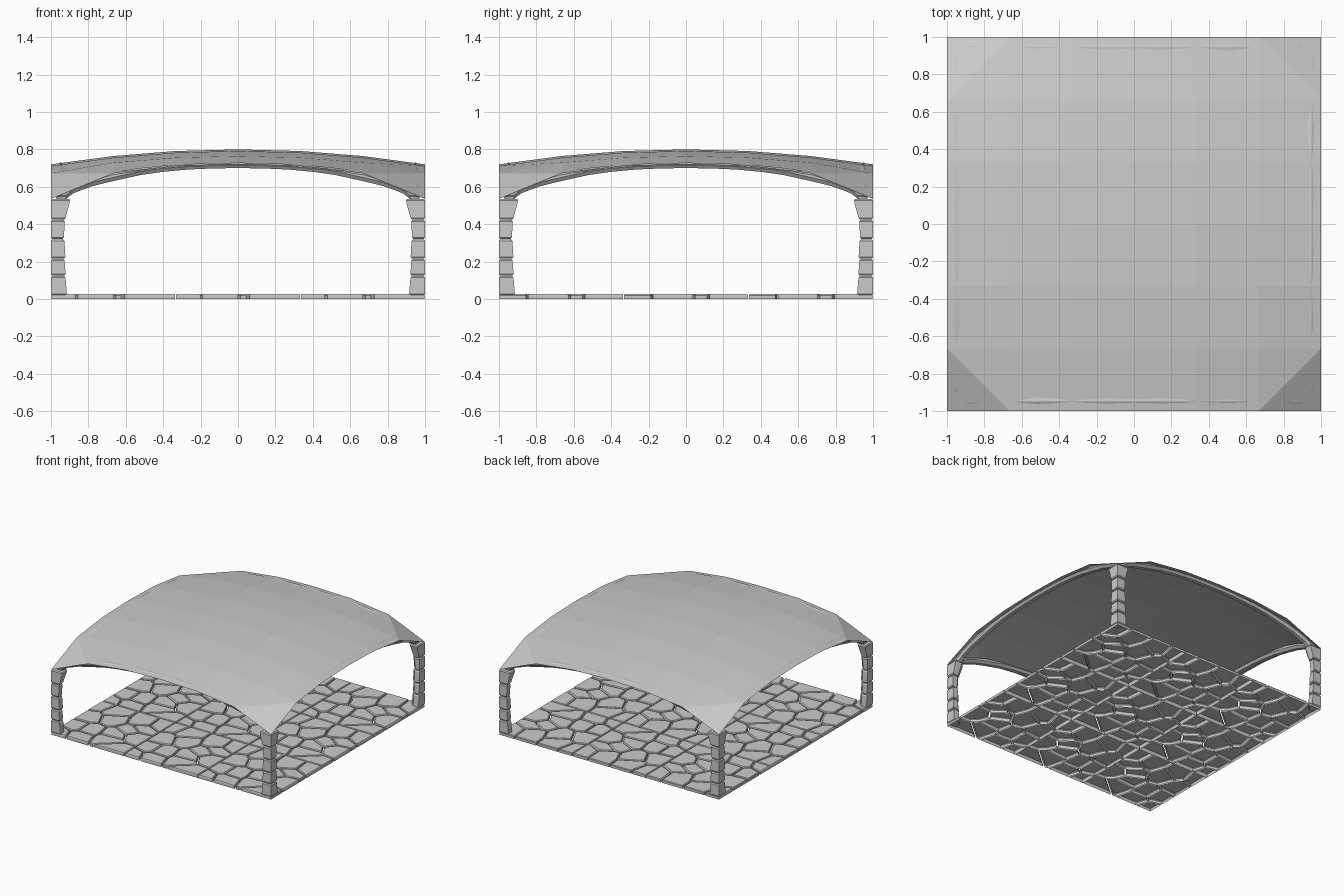
import bpy, random
from mathutils import Vector

if "Cube" in bpy.data.objects:
    bpy.data.objects.remove(bpy.data.objects["Cube"])

random.seed(7)


def make(name, verts, faces):
    me = bpy.data.meshes.new(name)
    me.from_pydata(verts, [], faces)
    me.validate()
    ob = bpy.data.objects.new(name, me)
    bpy.context.collection.objects.link(ob)
    return ob


def turn(p, k):
    # quarter turns about z
    x, y, z = p
    for _ in range(k):
        x, y = -y, x
    return (x, y, z)


# Vaulted roof sheet, 6 x 6 panels with drooping corner triangles
N = 6
verts, faces = [], []
for j in range(N + 1):
    for i in range(N + 1):
        x, y = i / 3 - 1, j / 3 - 1
        z = 0.64 + 0.08 * (1 - x * x) + 0.08 * (1 - y * y)
        s = abs(x) + abs(y)
        if s > 1.99:
            z = 0.535
        elif s > 1.6 and max(abs(x), abs(y)) > 0.99:
            z = 0.672
        verts.append((x, y, z))
for j in range(N):
    for i in range(N):
        a = j * (N + 1) + i
        b, c, d = a + 1, a + N + 2, a + N + 1
        if (i, j) in ((0, 0), (N - 1, N - 1)):
            faces += [(a, b, d), (b, c, d)]
        elif (i, j) in ((0, N - 1), (N - 1, 0)):
            faces += [(a, b, c), (a, c, d)]
        else:
            faces.append((a, b, c, d))
make("roof_sheet", verts, faces)

# Stone arch rib along each side: (x, underside z, top z)
half = [(0, .700, .727), (.14, .698, .725), (.27, .692, .720), (.40, .680, .711),
        (.52, .663, .699), (.67, .630, .676), (.78, .603, .643), (.88, .566, .605),
        (.92, .535, .585), (.97, .530, .565)]
path = [(-x, b, t) for x, b, t in half[:0:-1]] + half
for k, side in enumerate(("front", "right", "back", "left")):
    verts, faces = [], []
    for x, b, t in path:
        e = min(1, .97 / max(abs(x), .01))
        ring = [(x, -.975, t - .012), (x, -.975, b + .02), (x, -.96, b),
                (x, -.93, b), (x, -.915, b + .02), (x, -.925, t), (x, -.95, t + .002)]
        verts += [turn(p, k) for p in ring]
    m = 7
    for s in range(len(path) - 1):
        for q in range(m):
            r = (q + 1) % m
            faces.append((s * m + q, s * m + r, (s + 1) * m + r, (s + 1) * m + q))
    last = (len(path) - 1) * m
    faces += [tuple(range(m))[::-1], tuple(range(last, last + m))]
    make(side + "_arch_rib", verts, faces)

# Corner pillars: stacked blocks (z0, z1, bottom width, top width)
blocks = [(.02, .122, .085, .078), (.126, .213, .078, .073), (.217, .318, .077, .072),
          (.322, .422, .069, .074), (.426, .535, .078, .103)]


def outline(w, z, inset=0):
    lo, hi, ch = -1 + inset, -1 + w - inset, w * .4
    return [(lo, lo, z), (hi, lo, z), (hi, hi - ch, z), (hi - ch, hi, z), (lo, hi, z)]


for k in range(4):
    for n, (z0, z1, w0, w1) in enumerate(blocks):
        rings = [outline(w0, z0, .006), outline(w0, z0 + .008),
                 outline(w1, z1 - .008), outline(w1, z1, .006)]
        verts = [turn(p, k) for r in rings for p in r]
        faces = [(4, 3, 2, 1, 0), (15, 16, 17, 18, 19)]
        for s in range(3):
            for q in range(5):
                r = (q + 1) % 5
                faces.append((s * 5 + q, s * 5 + r, s * 5 + 5 + r, s * 5 + 5 + q))
        make(f"pillar_{k + 1}_block_{n + 1}", verts, faces)


# Flagstone floor: one irregular paving tile repeated 3 x 3
def clip(poly, p, n):
    # keep the part of the polygon behind the line through p with normal n
    out = []
    for a, b in zip(poly, poly[1:] + poly[:1]):
        da, db = (a - p).dot(n), (b - p).dot(n)
        if da <= 0:
            out.append(a)
        if da * db < 0:
            out.append(a + (b - a) * (da / (da - db)))
    return out


T, GAP, G = 2 / 3, .012, 4
sites = [Vector(((i + .5 + random.uniform(-.42, .42)) * T / G,
                 (j + .5 + random.uniform(-.42, .42)) * T / G))
         for i in range(G) for j in range(G)]
stones = []
for s in sites:
    e = .003
    poly = [Vector((e, e)), Vector((T - e, e)), Vector((T - e, T - e)), Vector((e, T - e))]
    for o in sites:
        if o is not s:
            n = (o - s).normalized()
            poly = clip(poly, (s + o) / 2 - n * GAP / 2, n)
    if len(poly) > 2:
        stones.append(poly)

verts, faces = [], []
for tx in range(3):
    for ty in range(3):
        off = Vector((tx * T - 1, ty * T - 1))
        for poly in stones:
            c = sum(poly, Vector((0, 0))) / len(poly)
            base, m = len(verts), len(poly)
            for z, inset in ((0, 0), (.02, 0), (.026, .006)):
                for p in poly:
                    d = c - p
                    q = p + d.normalized() * min(inset, d.length * .5) + off
                    verts.append((q.x, q.y, z))
            for s in range(2):
                for q in range(m):
                    r = (q + 1) % m
                    a = base + s * m
                    faces.append((a + q, a + r, a + m + r, a + m + q))
            faces.append(tuple(range(base + 2 * m, base + 3 * m)))
make("flagstone_floor", verts, faces)
